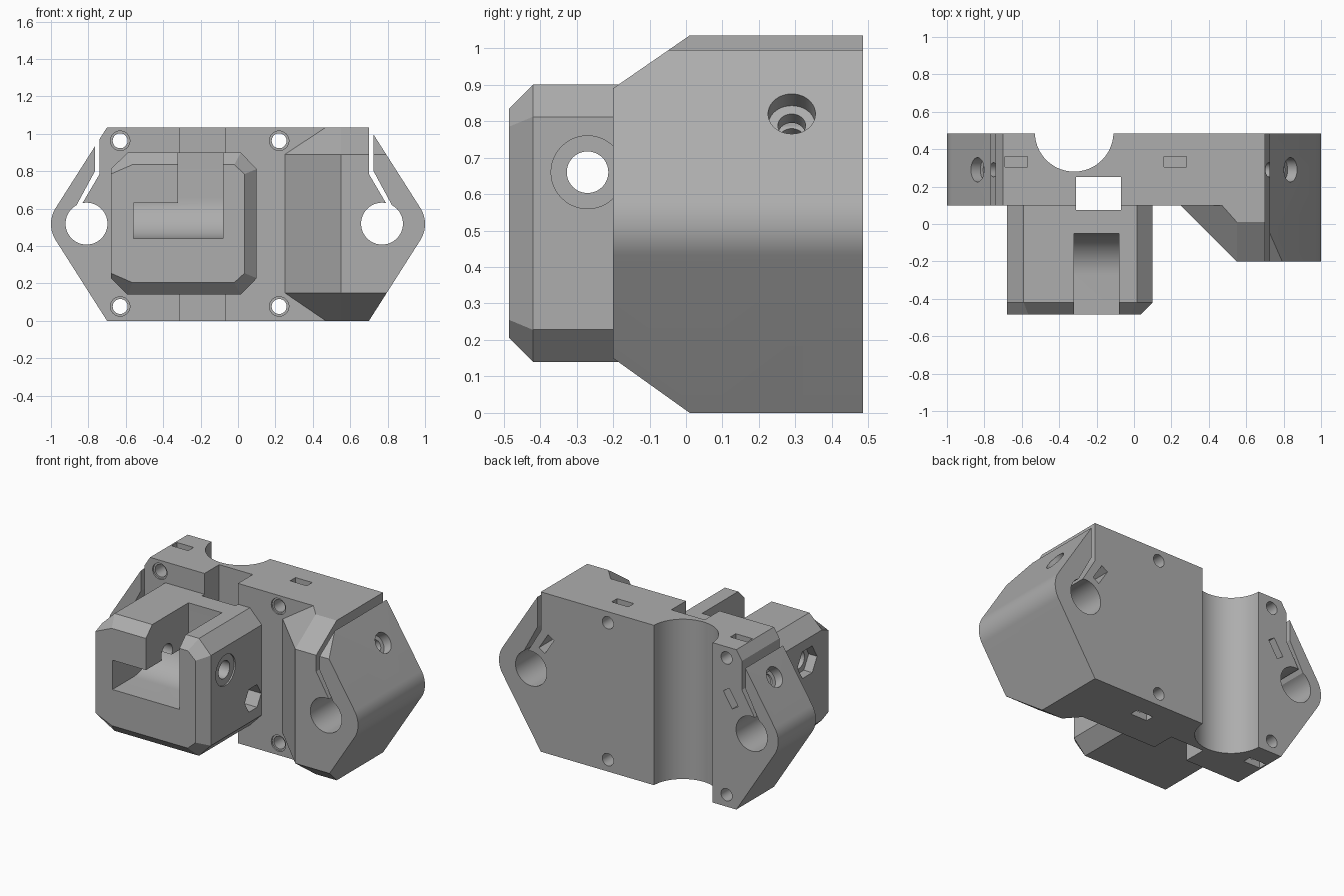
import bpy, bmesh, math
from mathutils import Vector

if "Cube" in bpy.data.objects:
    bpy.data.objects.remove(bpy.data.objects["Cube"])

grey = bpy.data.materials.new("grey_plastic")
grey.diffuse_color = (0.42, 0.42, 0.42, 1)
grey.use_nodes = True
grey.node_tree.nodes["Principled BSDF"].inputs["Base Color"].default_value = grey.diffuse_color


def loft(name, rings):
    """Solid skinned through rings of 3D points with equal counts."""
    bm = bmesh.new()
    vs = [[bm.verts.new(p) for p in r] for r in rings]
    n = len(vs[0])
    for a, b in zip(vs, vs[1:]):
        for i in range(n):
            j = (i + 1) % n
            bm.faces.new((a[i], a[j], b[j], b[i]))
    bm.faces.new(vs[0])
    bm.faces.new(vs[-1])
    bmesh.ops.recalc_face_normals(bm, faces=bm.faces)
    me = bpy.data.meshes.new(name)
    bm.to_mesh(me)
    bm.free()
    me.materials.append(grey)
    ob = bpy.data.objects.new(name, me)
    bpy.context.collection.objects.link(ob)
    return ob


def prism_y(name, pts, y0, y1):
    return loft(name, [[(x, y, z) for x, z in pts] for y in (y0, y1)])


def box(name, x0, x1, y0, y1, z0, z1):
    return prism_y(name, [(x0, z0), (x1, z0), (x1, z1), (x0, z1)], y0, y1)


def rod(name, start, end, r, n=48):
    """Cylinder, or a regular prism for small n, between two points."""
    a, b = Vector(start), Vector(end)
    q = (b - a).to_track_quat('Z', 'Y')
    ring = [q @ Vector((r * math.cos(t), r * math.sin(t), 0))
            for t in (2 * math.pi * i / n for i in range(n))]
    return loft(name, [[p + a for p in ring], [p + b for p in ring]])


def combine(target, other, op):
    m = target.modifiers.new(op, 'BOOLEAN')
    m.operation, m.object, m.solver = op, other, 'EXACT'
    bpy.context.view_layer.objects.active = target
    bpy.ops.object.modifier_apply(modifier=m.name)
    bpy.data.objects.remove(other)


# Six-sided outline with rounded left and right ends
H, MID, R = 1.035, 0.5175, 0.16
ang = math.atan2(0.33, MID)
arc = [(1 - R + R * math.cos(t), MID + R * math.sin(t))
       for t in (-ang + 2 * ang * i / 12 for i in range(13))]
outline = [(0.7, 0)] + arc + [(0.7, H)]
outline += [(-x, z) for x, z in reversed(outline)]
body = prism_y("carriage_body", outline, 0.10, 0.485)

# Thick right clamp with bevelled inner, top and bottom sides
def clamp_ring(x0, yf, z):
    k = 0.55 + yf + 0.0
    return [(x0, 0.1, z), (x0, 0.3, z), (1.1, 0.3, z), (1.1, yf, z), (0.55, yf, z)]

clamp = loft("right_clamp", [clamp_ring(0.47, 0.01, 0), clamp_ring(0.25, -0.2, 0.15),
                             clamp_ring(0.25, -0.2, 0.89), clamp_ring(0.47, 0.01, H)])
combine(clamp, prism_y("outline_trim", outline, -0.4, 0.6), 'INTERSECT')
combine(body, clamp, 'UNION')

# Front block with cut corners and a bevelled nose
def octagon(x0, x1, z0, z1, cl, cr, cz):
    return [(x0 + cl, z0), (x1 - cr, z0), (x1, z0 + cz), (x1, z1 - cz),
            (x1 - cr, z1), (x0 + cl, z1), (x0, z1 - cz), (x0, z0 + cz)]

outer = octagon(-0.68, 0.10, 0.14, 0.90, 0.09, 0.085, 0.088)
nose = octagon(-0.68, 0.035, 0.205, 0.835, 0.115, 0.055, 0.05)
nose[6], nose[7] = (-0.68, 0.725), (-0.68, 0.315)
nose[6], nose[7] = (-0.68, 0.785), (-0.68, 0.255)
block = loft("front_block", [[(x, y, z) for x, z in p]
                             for p, y in ((nose, -0.485), (outer, -0.42), (outer, 0.2))])
combine(body, block, 'UNION')

cuts = []
# Half-round rear groove and vertical belt channel
cuts.append(rod("rear_groove", (-0.32, 0.49, -0.1), (-0.32, 0.49, 1.2), 0.21, 72))
cuts.append(box("belt_channel", -0.31, -0.07, 0.075, 0.25, -0.1, 1.2))

# Round wheel pocket, open to the front and, on its right part, to the top
AY, AZ = -0.27, 0.66
floor = [(-0.6, 0.44), (AY, 0.44)]
curve = [(AY + 0.22 * math.sin(t), AZ - 0.22 * math.cos(t))
         for t in (math.pi / 2 * i / 16 for i in range(1, 17))]
def pocket(name, x0, x1, top):
    pts = floor + [p for p in curve if p[1] < top]
    pts += [(pts[-1][0], top), (-0.6, top)]
    return loft(name, [[(x, y, z) for y, z in pts] for x in (x0, x1)])

cuts.append(pocket("wheel_slot", -0.32, -0.08, 1.0))
cuts.append(pocket("side_pocket", -0.56, -0.31, 0.63))

# Axle hole with nut recess, and a lower hex recess
cuts.append(rod("axle_hole", (-0.8, AY, AZ), (0.2, AY, AZ), 0.057))
cuts.append(rod("axle_nut", (-0.8, AY, AZ), (-0.62, AY, AZ), 0.1, 6))
cuts.append(rod("axle_head", (0.09, AY, AZ), (0.2, AY, AZ), 0.1))
cuts.append(rod("hex_recess", (-0.02, 0.01, 0.37), (0.2, 0.01, 0.37), 0.085, 6))

# Four screw holes, each with a rim and a nut slot
for x in (-0.63, 0.22):
    for z, z0, z1 in ((0.963, 0.90, 1.1), (0.077, -0.1, 0.135)):
        cuts.append(rod("screw_hole", (x, -0.1, z), (x, 0.6, z), 0.04, 32))
        cuts.append(rod("screw_rim", (x, 0.0, z), (x, 0.11, z), 0.052, 32))
        cuts.append(box("nut_slot", x - 0.06, x + 0.06, 0.305, 0.36, z0, z1))

# Rod bores, clamp slits and slanted clamp screws on both ends
for s, c in ((-1, 0.81), (1, 0.77)):
    cuts.append(rod("rod_bore", (s * c, -0.5, 0.52), (s * c, 0.7, 0.52), 0.112, 64))
    slit = [(c - 0.07, 1.2), (c - 0.07, 0.785), (c + 0.03, 0.615),
            (c + 0.055, 0.615), (c - 0.045, 0.80), (c - 0.045, 1.2)]
    cuts.append(prism_y("clamp_slit", [(s * x, z) for x, z in slit], -0.5, 0.7))
    n = Vector((s * math.cos(ang), 0, math.sin(ang)))
    t = Vector((-n.z, 0, n.x))
    p = Vector((s * 0.837, 0.29, 0.82))
    cuts.append(rod("clamp_screw", p + n * 0.1, p - n * 0.30, 0.038, 32))
    cuts.append(rod("clamp_screw_head", p + n * 0.1, p - n * 0.06, 0.065, 40))
    m = p - n * 0.21
    nut = [m + n * a + t * b for a, b in ((-.025, -.06), (.025, -.06), (.025, .06), (-.025, .06))]
    cuts.append(prism_y("clamp_nut_slot", [(v.x, v.z) for v in nut], 0.22, 0.6))

for c in cuts:
    combine(body, c, 'DIFFERENCE')

bpy.ops.object.select_all(action='DESELECT')
body.select_set(True)
bpy.context.view_layer.objects.active = body
bpy.ops.object.shade_smooth_by_angle(angle=math.radians(25))
